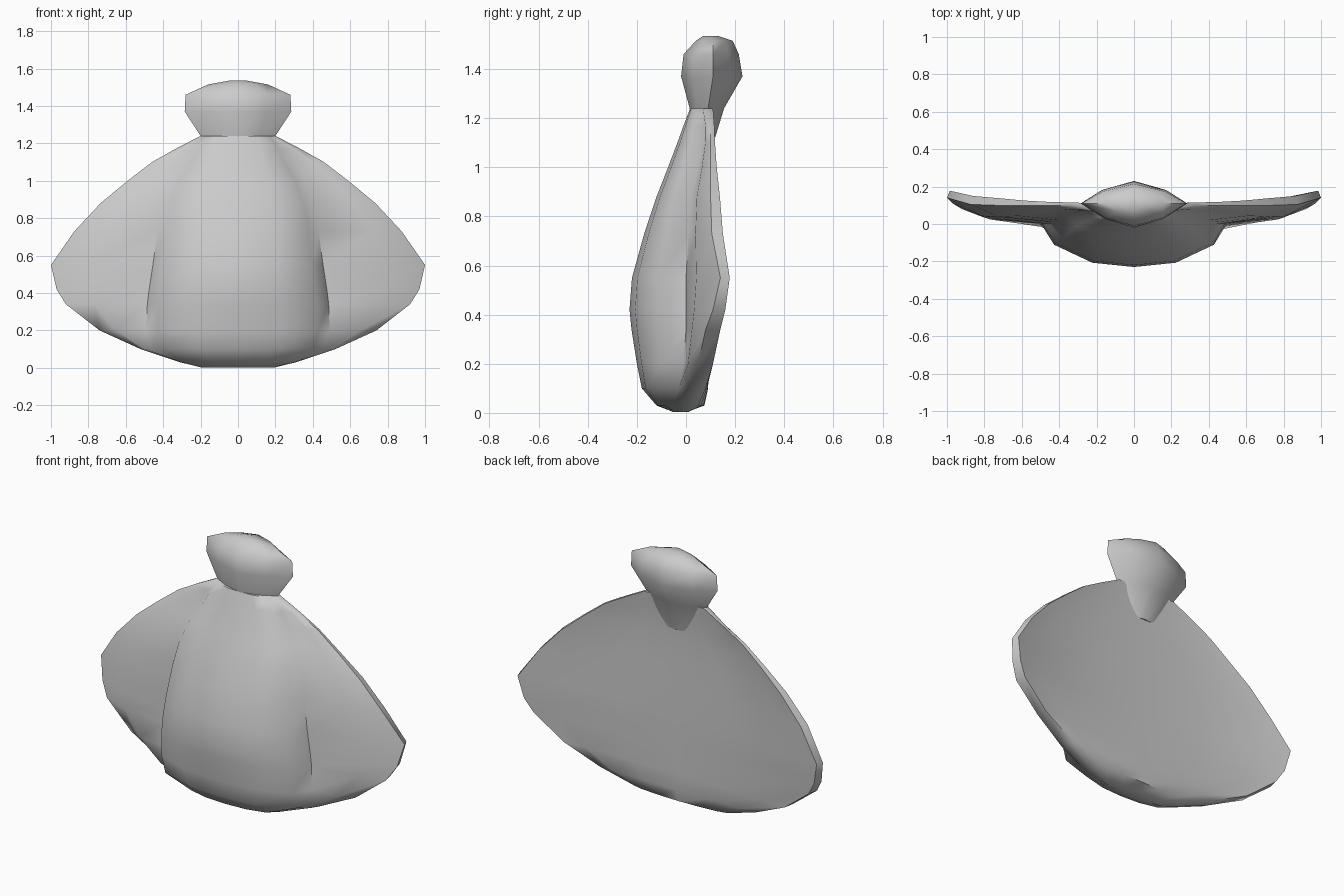
import bpy, bmesh

if "Cube" in bpy.data.objects:
    bpy.data.objects.remove(bpy.data.objects["Cube"])


def loft(name, rings):
    """Skin a stack of equal-length closed rings and cap both ends."""
    bm = bmesh.new()
    loops = [[bm.verts.new(p) for p in ring] for ring in rings]
    n = len(loops[0])
    for a, b in zip(loops, loops[1:]):
        for i in range(n):
            j = (i + 1) % n
            bm.faces.new((a[i], a[j], b[j], b[i]))
    bm.faces.new(loops[0][::-1])
    bm.faces.new(loops[-1])
    bmesh.ops.recalc_face_normals(bm, faces=bm.faces)
    bmesh.ops.triangulate(bm, faces=[f for f in bm.faces if len(f.verts) > 4])
    me = bpy.data.meshes.new(name)
    bm.to_mesh(me)
    bm.free()
    ob = bpy.data.objects.new(name, me)
    bpy.context.collection.objects.link(ob)
    bpy.ops.object.select_all(action='DESELECT')
    ob.select_set(True)
    bpy.context.view_layer.objects.active = ob
    bpy.ops.object.shade_smooth_by_angle(angle=0.95)
    return ob


def mirrored(half, z):
    """Half ring runs from front centre to back centre on +x."""
    other = [(-x, y) for x, y in half[-2:0:-1]]
    return [(x, y, z) for x, y in half + other]


# Body: bulging front pouch between two wide thin side flaps
# z, flap width, pouch width, pouch front, crease y, rim front, rim back, back y
body_rows = [
    (0.003, .20, .15, -.05, -.04, -.02, .01, .00),
    (0.03, .31, .28, -.12, -.05, .00, .05, .075),
    (0.10, .52, .46, -.18, -.03, .02, .08, .09),
    (0.20, .74, .49, -.20, -.01, .05, .11, .09),
    (0.34, .92, .485, -.222, .00, .08, .14, .09),
    (0.42, .97, .475, -.23, .00, .11, .16, .09),
    (0.55, 1.0, .455, -.22, .00, .14, .178, .09),
    (0.73, .875, .43, -.17, .01, .105, .15, .09),
    (0.88, .735, .40, -.12, .02, .10, .138, .09),
    (1.00, .59, .35, -.073, .05, .10, .125, .09),
    (1.10, .46, .28, -.035, .07, .10, .118, .095),
    (1.17, .335, .24, -.01, .07, .10, .115, .10),
    (1.24, .20, .17, .017, .06, .09, .11, .11),
]
rings = []
for z, w, b, yf, yc, rf, rb, yb in body_rows:
    half = [(0, yf), (b * .47, yf + (yc - yf) * .1), (b * .88, yf + (yc - yf) * .5),
            (b, yc), (b + (w - b) * .65, yc + (rf - yc) * .3), (w, rf),
            (w * .985, rb), (w * .8, yb + (rb - yb) * .5),
            (w * .4, yb + (rb - yb) * .12), (0, yb)]
    rings.append(mirrored(half, z))
loft("pouch_body", rings)

# Head: flared neck rising to a faceted almond-shaped cap
# z, half width, front y, side y, back y
head_rows = [
    (1.06, .10, .03, .08, .10),
    (1.24, .20, .015, .09, .155),
    (1.37, .285, -.02, .11, .23),
    (1.46, .28, -.01, .11, .215),
    (1.515, .16, .04, .11, .19),
    (1.535, .05, .07, .10, .13),
]
rings = []
for z, w, yf, ys, yb in head_rows:
    half = [(0, yf), (w * .55, yf + (ys - yf) * .36), (w, ys),
            (w * .6, ys + (yb - ys) * .6), (0, yb)]
    rings.append(mirrored(half, z))
loft("head_cap", rings)
